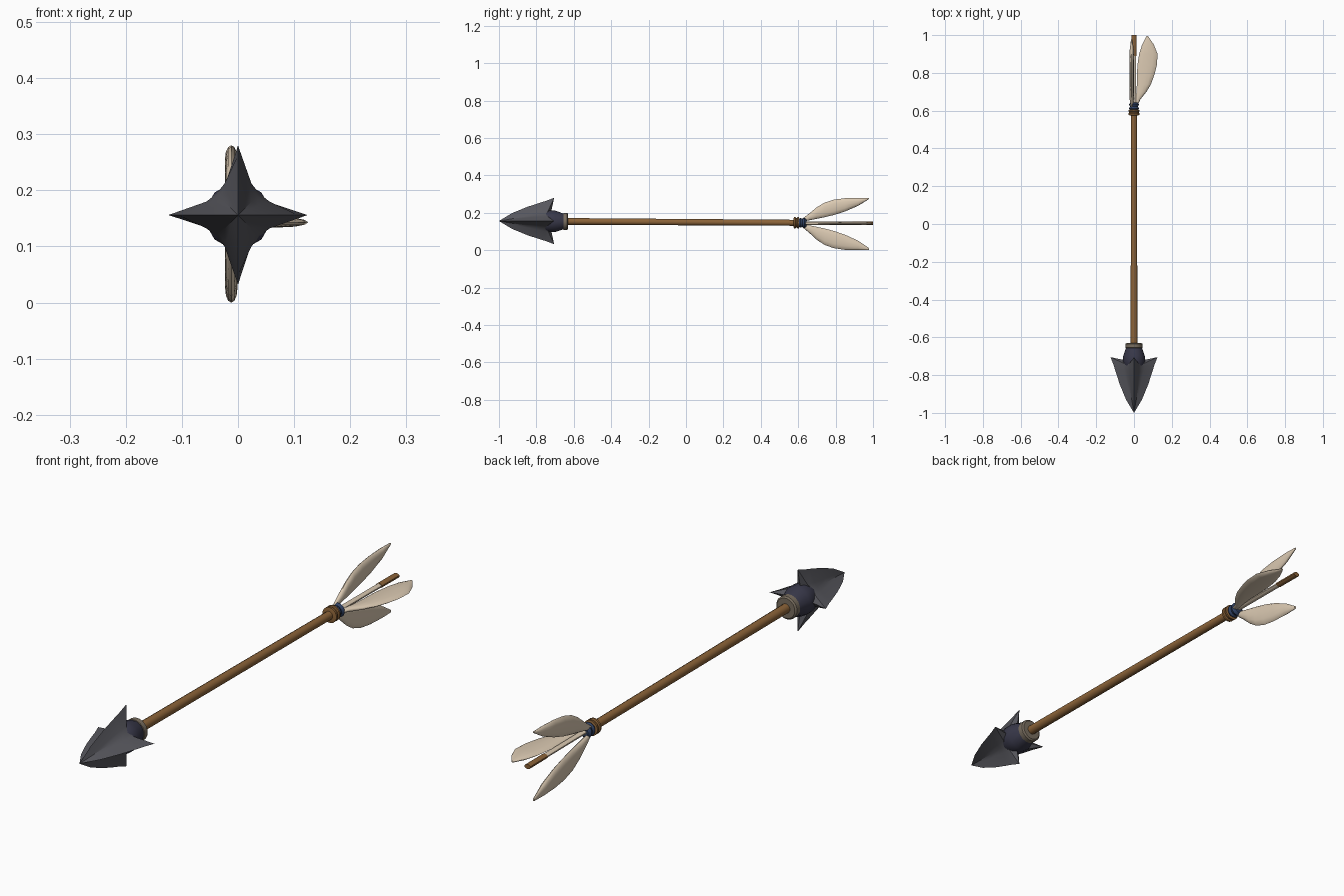
import bpy, bmesh, math
from mathutils import Vector

if "Cube" in bpy.data.objects:
    bpy.data.objects.remove(bpy.data.objects["Cube"])


def mat(name, r, g, b):
    m = bpy.data.materials.new(name)
    m.diffuse_color = (r, g, b, 1)
    m.use_nodes = True
    m.node_tree.nodes["Principled BSDF"].inputs["Base Color"].default_value = m.diffuse_color
    return m


STEEL = mat("steel grey", 0.095, 0.095, 0.11)
NAVY = mat("dark navy", 0.04, 0.04, 0.068)
TAUPE = mat("taupe", 0.19, 0.155, 0.115)
WOOD = mat("wood brown", 0.26, 0.125, 0.04)
CREAM = mat("feather cream", 0.70, 0.58, 0.44)
BLUE = mat("thread blue", 0.03, 0.055, 0.13)


def axis_z(y):
    # the arrow slopes very slightly down to the nock
    return 0.150 - 0.006 * y


def loft(name, rings, material, angle=40):
    """Skin rings of points, closing both ends with a cap."""
    bm = bmesh.new()
    vs = [[bm.verts.new(p) for p in r] for r in rings]
    n = len(rings[0])
    for a, b in zip(vs, vs[1:]):
        for i in range(n):
            j = (i + 1) % n
            bm.faces.new((a[i], a[j], b[j], b[i]))
    for end in (vs[0], vs[-1]):
        c = bm.verts.new(sum((v.co for v in end), Vector()) / n)
        for i in range(n):
            bm.faces.new((end[i], end[(i + 1) % n], c))
    bmesh.ops.remove_doubles(bm, verts=bm.verts, dist=1e-5)
    bmesh.ops.recalc_face_normals(bm, faces=bm.faces)
    me = bpy.data.meshes.new(name)
    bm.to_mesh(me)
    bm.free()
    me.materials.append(material)
    ob = bpy.data.objects.new(name, me)
    bpy.context.collection.objects.link(ob)
    bpy.ops.object.select_all(action='DESELECT')
    ob.select_set(True)
    bpy.context.view_layer.objects.active = ob
    bpy.ops.object.shade_smooth_by_angle(angle=math.radians(angle))
    return ob


def lathe(name, profile, material, sides=16, flat=1.0):
    """Round part about the arrow axis from (y, radius) pairs."""
    rings = []
    for y, r in profile:
        rings.append([(r * math.cos(t), y, axis_z(y) + flat * r * math.sin(t))
                      for t in (2 * math.pi * (i + .5) / sides for i in range(sides))])
    return loft(name, rings, material)


# Four-bladed head: cross-section of blade edge, blade shoulder and valley
def head_ring(y, edge, shoulder, half, valley, sweep=0.0, shoulder_sweep=0.0):
    pts = []
    for k in range(4):
        a = k * math.pi / 2
        u, v = (math.cos(a), math.sin(a)), (-math.sin(a), math.cos(a))
        d = valley * math.sqrt(.5)
        for r, s, dy in ((shoulder, -half, shoulder_sweep), (edge, 0, sweep),
                         (shoulder, half, shoulder_sweep), (d, d, 0)):
            pts.append((u[0] * r + v[0] * s, y + dy, 0.156 + u[1] * r + v[1] * s))
    return pts


loft("arrow_head", [
    head_ring(-1.0, 0, 0, 0, 0),
    head_ring(-0.93, .042, .019, .009, .017),
    head_ring(-0.85, .075, .036, .017, .034),
    head_ring(-0.78, .098, .050, .022, .048),
    head_ring(-0.75, .107, .056, .024, .054),
    head_ring(-0.748, .124, .057, .022, .054, .043, .012),
], STEEL, 30)

# Socket and collar behind the head
lathe("head_socket", [(-.765, .045), (-.745, .059), (-.70, .059), (-.65, .042)], NAVY, 12)
lathe("head_collar", [(-.657, .040), (-.655, .046), (-.635, .046), (-.630, .040)], TAUPE)

# Shaft, rear ring and thread binding
lathe("shaft", [(-.66, .0185), (.62, .0165)], WOOD, 12)
lathe("rear_ring", [(.574, .018), (.577, .031), (.585, .031), (.588, .026),
                    (.594, .026), (.596, .031), (.603, .031), (.606, .018)], WOOD)
lathe("thread_binding", [(.604, .022), (.612, .027), (.622, .022), (.634, .028),
                         (.644, .018)], BLUE)

# Thin tail: pale quill part, then bare wooden nock
lathe("tail_quill", [(.63, .012), (.90, .012)], CREAM, 10, .65)
lathe("nock", [(.89, .0135), (1.0, .0135)], WOOD, 10, .7)


# Feathers: rows of (y, inner distance, outer distance) with a lens section
def feather(name, rows, ox, oz, along, thick=.011):
    rings = []
    for i, (y, a, b) in enumerate(rows):
        w, m = (b - a) / 2, (a + b) / 2
        t = thick * (0.35 if i in (0, len(rows) - 1) else 1)
        ring = []
        for k in range(12):
            q = 2 * math.pi * k / 12
            r, s = m + w * math.cos(q), t * math.sin(q)
            f = math.copysign(1, along[0] + along[1])
            if along[0]:
                ring.append((ox + f * r, y, oz + s))
            else:
                ring.append((ox + s, y, oz + f * r))
        rings.append(ring)
    return loft(name, rings, CREAM, 50)


LEAF = [(.615, .004, .016), (.66, .013, .05), (.70, .021, .083), (.74, .029, .107),
        (.79, .041, .123), (.85, .060, .131), (.92, .090, .133), (.978, .126, .132)]
SIDE = [(.615, .002, .014), (.66, .008, .034), (.70, .013, .066), (.74, .015, .090),
        (.79, .016, .108), (.84, .018, .121), (.90, .027, .125), (.95, .043, .105),
        (.995, .066, .074)]
feather("upper_feather", LEAF, -.012, .147, (0, 1))
feather("lower_feather", [(y, a * 1.07, b * 1.107) for y, a, b in LEAF], -.012, .147, (0, -1))
feather("side_feather", SIDE, 0, .143, (1, 0), .009)
